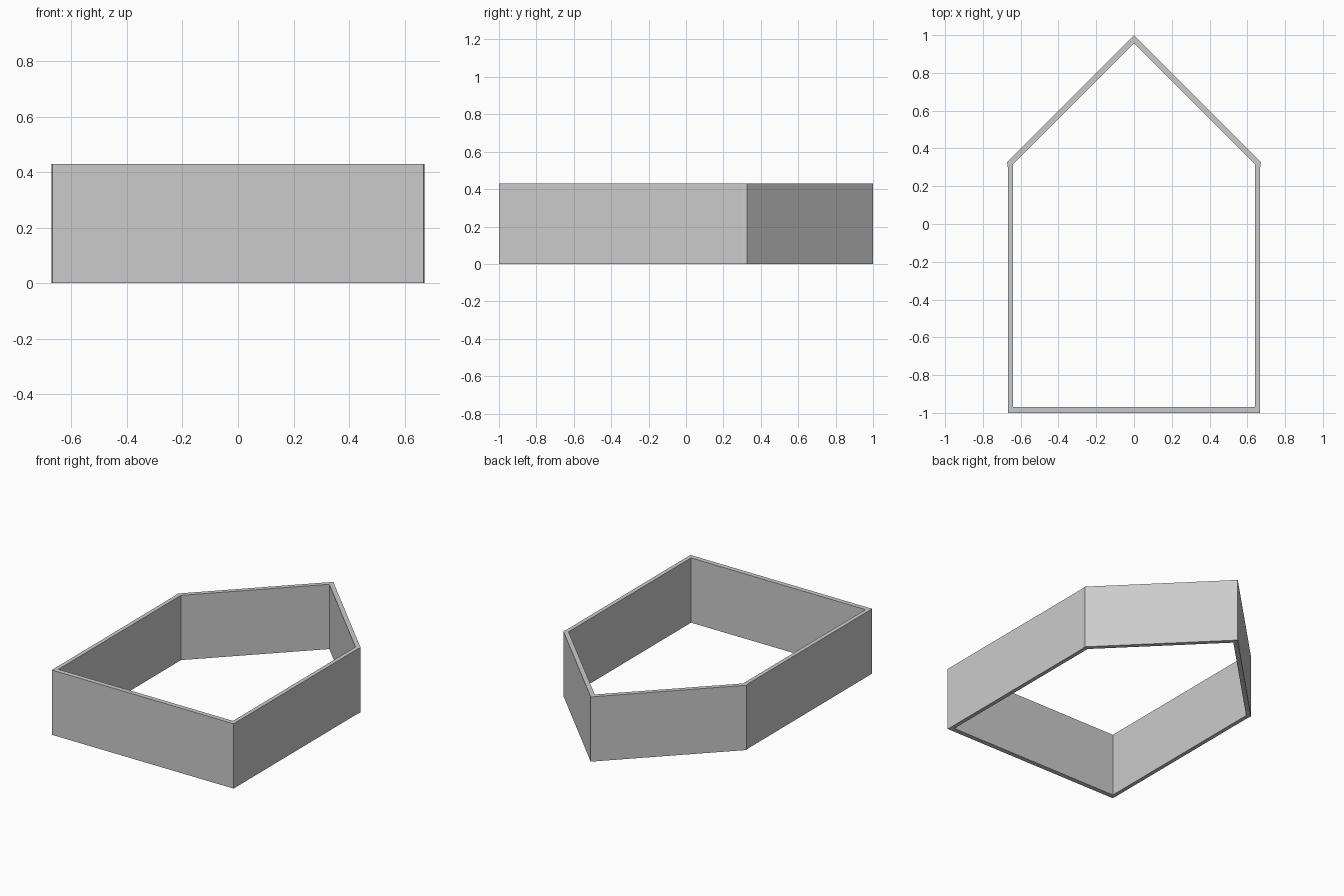
import bpy
import bmesh

cube = bpy.data.objects.get("Cube")
if cube:
    bpy.data.objects.remove(cube, do_unlink=True)

HEIGHT = 0.43

grey = bpy.data.materials.new("light_grey")
grey.use_nodes = True
colour = (0.6, 0.6, 0.6, 1)
grey.diffuse_color = colour
grey.node_tree.nodes["Principled BSDF"].inputs["Base Color"].default_value = colour

# Right-hand half outlines, front to peak, with a small lip at the shoulder
outer_half = [(0.668, -1), (0.668, 0.298), (0.672, 0.327), (0, 1)]
inner_half = [(0.641, -0.968), (0.641, 0.298), (0.641, 0.317), (0, 0.958)]


def mirrored(half):
    return half + [(-x, y) for x, y in reversed(half[:-1])]


def ring(bm, outline, z):
    return [bm.verts.new((x, y, z)) for x, y in outline]


# Open five-sided wall frame
bm = bmesh.new()
outer, inner = mirrored(outer_half), mirrored(inner_half)
loops = [ring(bm, outer, 0), ring(bm, outer, HEIGHT),
         ring(bm, inner, HEIGHT), ring(bm, inner, 0)]
for a, b in zip(loops, loops[1:] + loops[:1]):
    for i in range(len(a)):
        j = (i + 1) % len(a)
        bm.faces.new((a[i], a[j], b[j], b[i]))
bmesh.ops.recalc_face_normals(bm, faces=bm.faces)

mesh = bpy.data.meshes.new("wall_frame")
bm.to_mesh(mesh)
bm.free()
mesh.materials.append(grey)
frame = bpy.data.objects.new("wall_frame", mesh)
bpy.context.collection.objects.link(frame)
